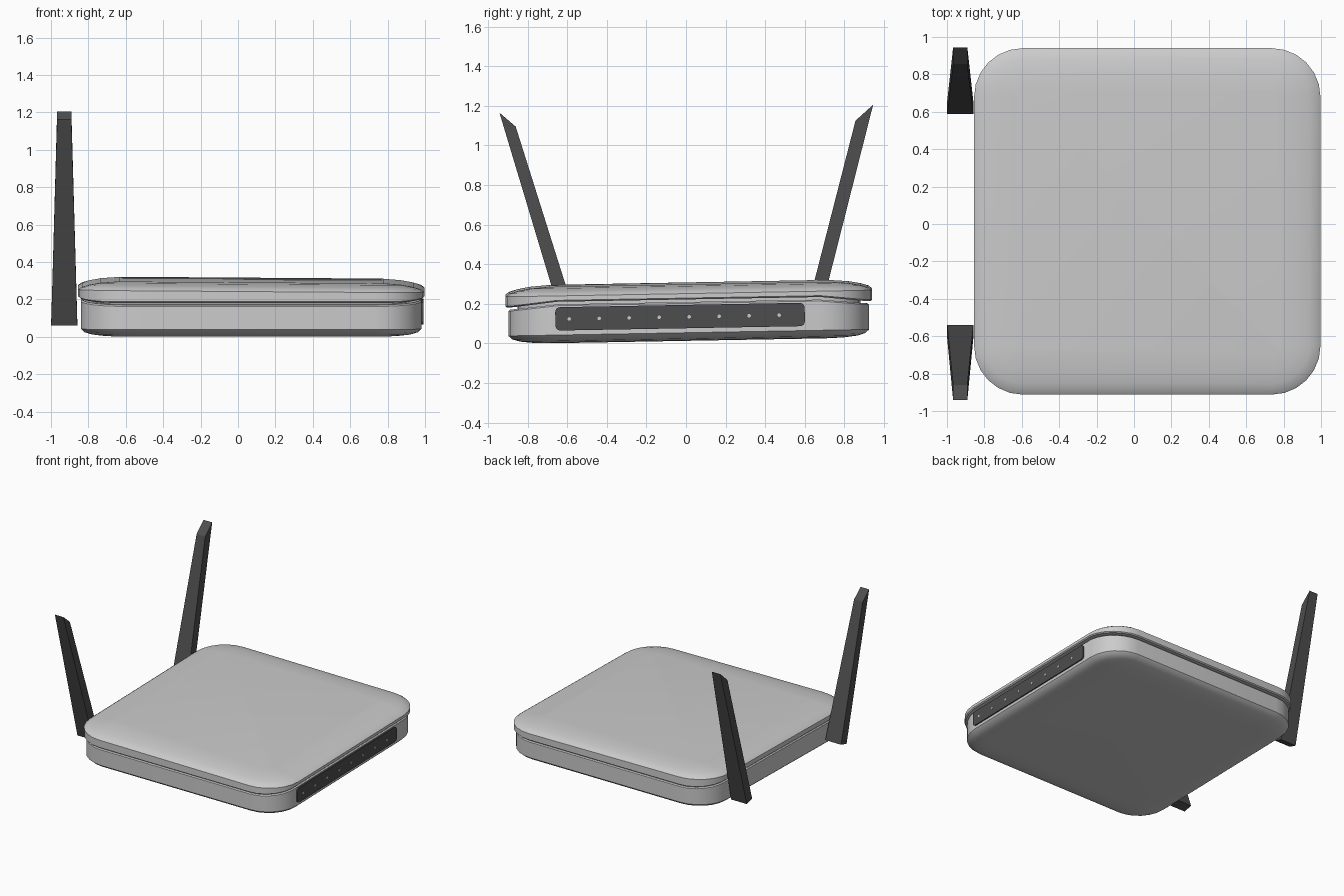
import bpy, bmesh, math
from mathutils import Vector

if "Cube" in bpy.data.objects:
    bpy.data.objects.remove(bpy.data.objects["Cube"])

CX, CY = 0.071, 0.014      # centre of the housing
SLOPE = 0.018              # housing leans slightly towards the front


def material(name, grey):
    m = bpy.data.materials.new(name)
    m.diffuse_color = (grey, grey, grey, 1)
    m.use_nodes = True
    m.node_tree.nodes["Principled BSDF"].inputs["Base Color"].default_value = m.diffuse_color
    return m


dark = material("dark_plastic", 0.075)
light = material("indicator_light", 0.7)


def finish(name, bm, mat=None, smooth=None):
    bmesh.ops.recalc_face_normals(bm, faces=bm.faces)
    me = bpy.data.meshes.new(name)
    bm.to_mesh(me)
    bm.free()
    ob = bpy.data.objects.new(name, me)
    bpy.context.collection.objects.link(ob)
    if mat:
        me.materials.append(mat)
    if smooth:
        bpy.ops.object.select_all(action='DESELECT')
        ob.select_set(True)
        bpy.context.view_layer.objects.active = ob
        bpy.ops.object.shade_smooth_by_angle(angle=math.radians(smooth))
    return ob


def rounded_square(half, radius, seg=6):
    pts = []
    c = half - radius
    for k, (sx, sy) in enumerate(((1, 1), (-1, 1), (-1, -1), (1, -1))):
        for i in range(seg + 1):
            a = math.pi / 2 * (k + i / seg)
            pts.append((sx * c + radius * math.cos(a), sy * c + radius * math.sin(a)))
    return pts


def shell(name, half, radius, rings, lean_x=0.0):
    """Stack rounded squares; each ring is (inset, z, droop at front and back)."""
    bm = bmesh.new()
    loops = []
    for inset, z, droop in rings:
        loop = []
        for x, y in rounded_square(half - inset, radius - inset):
            t = max(0.0, min(1.0, (abs(y) - 0.62) / 0.28))
            h = z - droop * t + SLOPE * (y + CY)
            if not droop:
                h -= lean_x * x
            loop.append(bm.verts.new((x + CX, y + CY, h)))
        loops.append(loop)
    n = len(loops[0])
    for a, b in zip(loops, loops[1:]):
        for i in range(n):
            j = (i + 1) % n
            bm.faces.new((a[i], a[j], b[j], b[i]))
    bm.faces.new(loops[0])
    bm.faces.new(loops[-1])
    return finish(name, bm, smooth=35)


# Lower housing with soft bottom edge and a recessed neck under the lid
shell("lower_housing", 0.911, 0.25, [
    (0.22, 0.013, 0), (0.13, 0.016, 0), (0.06, 0.024, 0), (0.02, 0.036, 0),
    (0, 0.054, 0), (0, 0.206, 0.027), (0.008, 0.213, 0.027),
    (0.045, 0.213, 0.027), (0.045, 0.24, 0.027), (0.2, 0.245, 0)])

# Lid with a gently crowned top
shell("lid", 0.926, 0.26, [
    (0.2, 0.23, 0), (0.06, 0.227, 0.03), (0.008, 0.227, 0.03), (0, 0.234, 0.03),
    (0, 0.258, 0), (0.02, 0.272, 0), (0.06, 0.284, 0), (0.12, 0.295, 0),
    (0.22, 0.303, 0)], lean_x=0.007)

# Indicator panel on the right side
bm = bmesh.new()
bmesh.ops.create_cube(bm, size=1)
bmesh.ops.scale(bm, vec=(0.04, 1.26, 0.118), verts=bm.verts)
edges = [e for e in bm.edges if abs(e.verts[0].co.x - e.verts[1].co.x) > 0.01]
bmesh.ops.bevel(bm, geom=edges, offset=0.025, segments=4, profile=0.5, affect='EDGES')
panel = finish("indicator_panel", bm, dark, 35)
panel.location = (0.971, -0.03, 0.135)
panel.rotation_euler.x = SLOPE

# Row of indicator lights
for i in range(8):
    y = -0.59 + i * 0.1515
    bm = bmesh.new()
    bmesh.ops.create_cone(bm, cap_ends=True, segments=12, radius1=0.009,
                          radius2=0.009, depth=0.012)
    led = finish("indicator_light", bm, light, 35)
    led.rotation_euler.y = math.pi / 2
    led.location = (0.987, y, 0.134 + SLOPE * y)


# Tapered antennas; sides given as (y, z) inner and outer points
def antenna(name, base, tip):
    bm = bmesh.new()
    loops = []
    for (inner, outer), half in ((base, 0.07), (tip, 0.038)):
        corners = [(s, p) for p, ss in ((inner, (-1, 1)), (outer, (1, -1))) for s in ss]
        loops.append([bm.verts.new(Vector((-0.929 + s * half, p[0], p[1])))
                      for s, p in corners])
    a, b = loops
    for i in range(4):
        j = (i + 1) % 4
        bm.faces.new((a[i], a[j], b[j], b[i]))
    bm.faces.new(a)
    bm.faces.new(b)
    finish(name, bm, dark)


antenna("front_antenna", ((-0.54, 0.08), (-0.61, 0.06)), ((-0.86, 1.095), (-0.942, 1.165)))
antenna("back_antenna", ((0.588, 0.08), (0.655, 0.06)), ((0.856, 1.125), (0.945, 1.205)))
